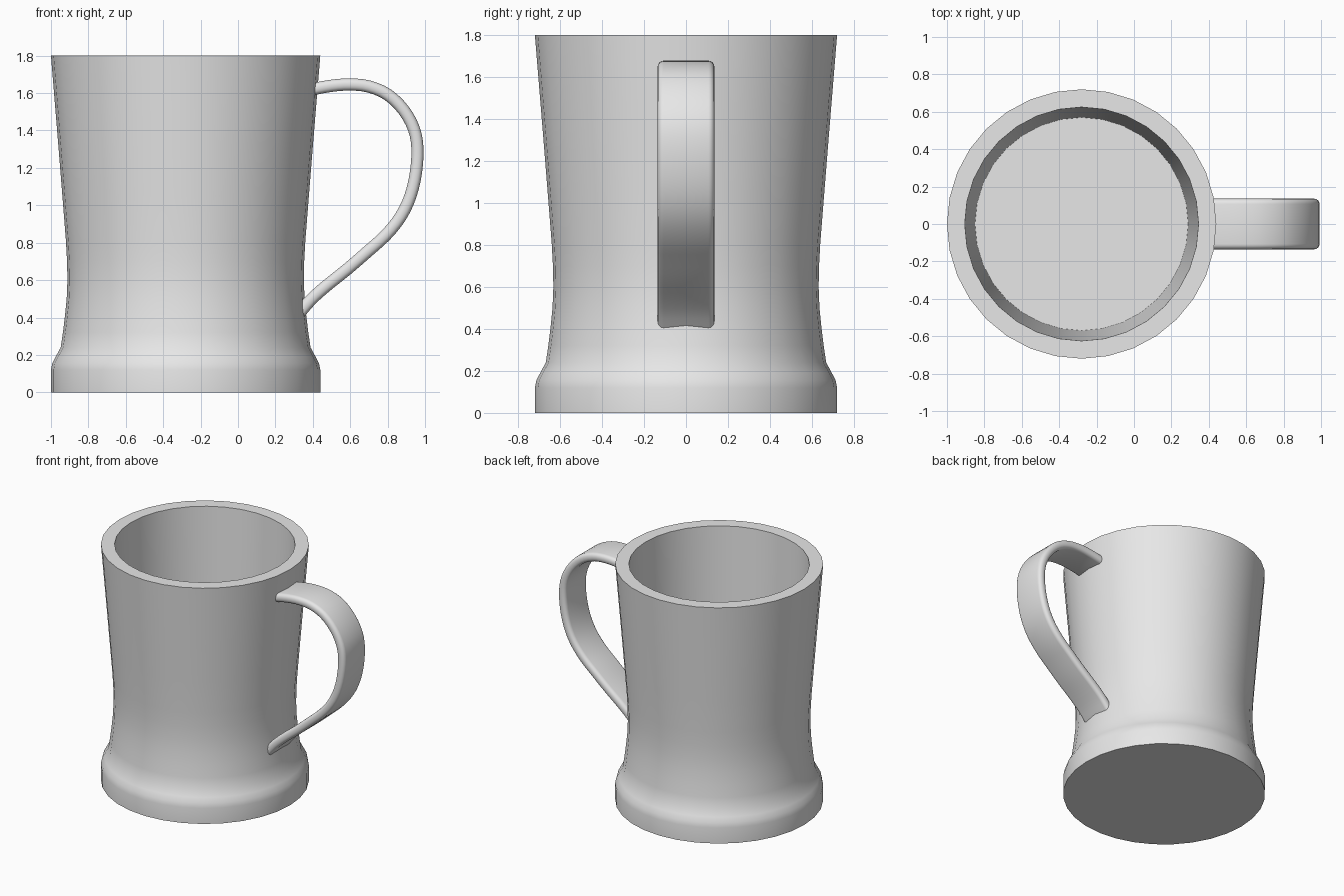
import bpy, bmesh, math
from mathutils import Vector
from mathutils.geometry import interpolate_bezier

if "Cube" in bpy.data.objects:
    bpy.data.objects.remove(bpy.data.objects["Cube"])

CX = -0.28      # cup axis
SIDES = 32

grey = bpy.data.materials.new("plain grey")
grey.diffuse_color = (0.8, 0.8, 0.8, 1)
grey.use_nodes = True
grey.node_tree.nodes["Principled BSDF"].inputs["Base Color"].default_value = grey.diffuse_color


def finish(name, bm):
    bmesh.ops.recalc_face_normals(bm, faces=bm.faces)
    mesh = bpy.data.meshes.new(name)
    bm.to_mesh(mesh)
    bm.free()
    mesh.materials.append(grey)
    ob = bpy.data.objects.new(name, mesh)
    bpy.context.collection.objects.link(ob)
    bpy.ops.object.select_all(action='DESELECT')
    ob.select_set(True)
    bpy.context.view_layer.objects.active = ob
    bpy.ops.object.shade_smooth_by_angle(angle=math.radians(40))
    return ob


def loft(bm, rings):
    """Skin closed rings of points and cap both ends."""
    rows = [[bm.verts.new(p) for p in ring] for ring in rings]
    n = len(rows[0])
    for a, b in zip(rows, rows[1:]):
        for i in range(n):
            j = (i + 1) % n
            bm.faces.new((a[i], a[j], b[j], b[i]))
    bm.faces.new(rows[0])
    bm.faces.new(rows[-1])


# Cup: outer wall up, over the rim, down the inner wall to the floor
profile = [(0.72, 0), (0.72, 0.12), (0.713, 0.155), (0.695, 0.19), (0.668, 0.24),
           (0.656, 0.32), (0.645, 0.41), (0.636, 0.5), (0.632, 0.6), (0.634, 0.7),
           (0.64, 0.81), (0.659, 1.05), (0.679, 1.3), (0.72, 1.8),
           (0.625, 1.8), (0.57, 0.15)]
bm = bmesh.new()
loft(bm, [[(CX + r * math.cos(2 * math.pi * i / SIDES),
            r * math.sin(2 * math.pi * i / SIDES), z) for i in range(SIDES)]
          for r, z in profile])
finish("cup", bm)

# Handle: rounded strap swept along a smooth path, ends buried in the wall
path = [Vector((x, 0, z)) for x, z in
        [(0.385, 1.618), (0.5, 1.639), (0.6, 1.646), (0.7, 1.635), (0.8, 1.592),
         (0.885, 1.51), (0.94, 1.41), (0.959, 1.31), (0.952, 1.18), (0.922, 1.05),
         (0.87, 0.94), (0.79, 0.84), (0.69, 0.75), (0.58, 0.655), (0.47, 0.567),
         (0.39, 0.495), (0.325, 0.42)]]
tangents = [path[min(i + 1, len(path) - 1)] - path[max(i - 1, 0)] for i in range(len(path))]
spine = []
for i in range(len(path) - 1):
    step = (path[i + 1] - path[i]).length / 3
    a, b = tangents[i].normalized() * step, tangents[i + 1].normalized() * step
    pts = interpolate_bezier(path[i], path[i] + a, path[i + 1] - b, path[i + 1], 4)
    spine += pts[:-1]
spine.append(path[-1])

HALF_W, HALF_T, R = 0.135, 0.0325, 0.028
section = []
for k, (sy, st) in enumerate([(1, 1), (-1, 1), (-1, -1), (1, -1)]):
    for s in range(5):
        ang = math.pi / 2 * (k + s / 4)
        section.append((sy * (HALF_W - R) + R * math.cos(ang),
                        st * (HALF_T - R) + R * math.sin(ang)))

rings = []
for i, p in enumerate(spine):
    t = (spine[min(i + 1, len(spine) - 1)] - spine[max(i - 1, 0)]).normalized()
    side = Vector((0, 1, 0))
    out = side.cross(t)
    rings.append([p + side * u + out * v for u, v in section])
bm = bmesh.new()
loft(bm, rings)
finish("handle", bm)
